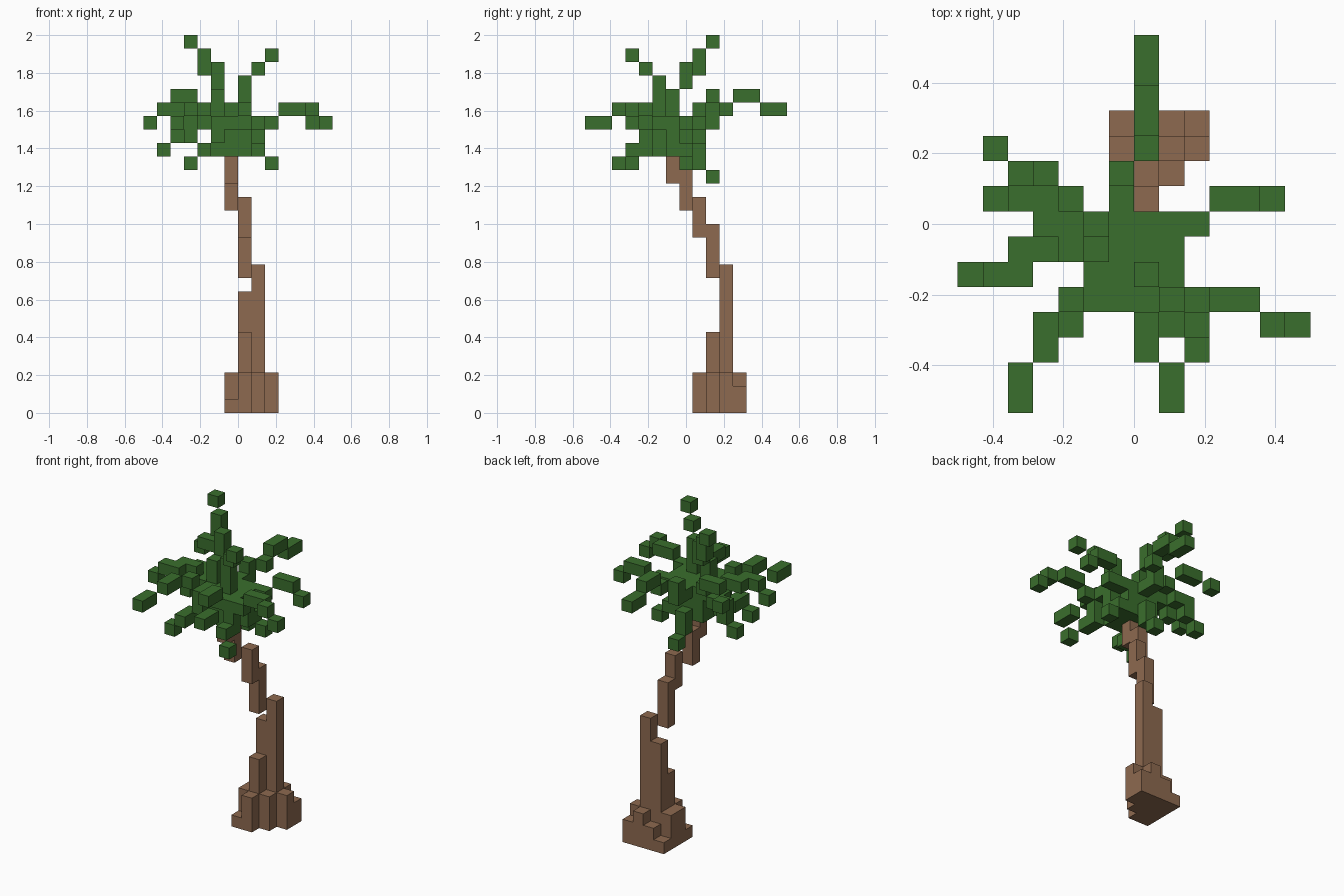
import bpy
import bmesh
import math
from mathutils import Vector

# Remove only the default cube
old = bpy.data.objects.get("Cube")
if old:
    bpy.data.objects.remove(old, do_unlink=True)

# Grid: 14 x 15 x 28 cubes, tallest side is 2 units
UNIT = 2 / 28
ORIGIN = Vector((-7, -7.5, 0))
COMPASS = {
    "e": Vector((1, 0, 0)), "w": Vector((-1, 0, 0)),
    "n": Vector((0, 1, 0)), "s": Vector((0, -1, 0)),
    "u": Vector((0, 0, 1)), "d": Vector((0, 0, -1)),
}


def make_material(name, colour):
    mat = bpy.data.materials.new(name)
    mat.use_nodes = True
    mat.diffuse_color = colour
    bsdf = mat.node_tree.nodes["Principled BSDF"]
    bsdf.inputs["Base Color"].default_value = colour
    bsdf.inputs["Roughness"].default_value = 0.9
    return mat


bark = make_material("bark brown", (0.27, 0.144, 0.08, 1))
leaf = make_material("leaf green", (0.042, 0.156, 0.026, 1))


def block(low, high):
    """All cells from the low corner to the high corner, inclusive."""
    spans = [range(a, b + 1) for a, b in zip(low, high)]
    return {(x, y, z) for x in spans[0] for y in spans[1] for z in spans[2]}


def walk(tip, moves):
    """Cells visited from a frond tip; each word is one combined step."""
    cell = Vector(tip)
    cells = {tuple(int(c) for c in cell)}
    for word in moves.split():
        for letter in word:
            cell = cell + COMPASS[letter]
        cells.add(tuple(round(c) for c in cell))
    return cells


def build(name, cells, solid, mat):
    """Skin the cells, leaving out faces covered by other cubes."""
    bm = bmesh.new()
    for cell in sorted(cells):
        centre = Vector(cell) + Vector((0.5, 0.5, 0.5))
        for normal in COMPASS.values():
            if tuple(int(c) for c in Vector(cell) + normal) in solid:
                continue
            side = Vector((normal.y, normal.z, normal.x))
            up = normal.cross(side)
            corners = [centre + (normal + a * side + b * up) / 2
                       for a, b in ((-1, -1), (1, -1), (1, 1), (-1, 1))]
            bm.faces.new([bm.verts.new((c + ORIGIN) * UNIT) for c in corners])
    bmesh.ops.remove_doubles(bm, verts=bm.verts, dist=UNIT / 100)
    bmesh.ops.dissolve_limit(bm, angle_limit=math.radians(1),
                             verts=bm.verts, edges=bm.edges)
    mesh = bpy.data.meshes.new(name)
    bm.to_mesh(mesh)
    bm.free()
    mesh.materials.append(mat)
    obj = bpy.data.objects.new(name, mesh)
    bpy.context.scene.collection.objects.link(obj)


def build_group(parts, mat):
    solid = set().union(*parts.values())
    done = set()
    for name, cells in parts.items():
        build(name, cells - done, solid, mat)
        done |= cells


# Root flare: stepped columns around the foot of the trunk
roots = set()
for height, spots in {
    3: ((7, 8), (6, 9), (8, 9), (6, 10), (9, 10), (8, 11)),
    2: ((7, 11), (9, 11)),
    1: ((6, 8), (6, 11)),
}.items():
    for x, y in spots:
        roots |= block((x, y, 0), (x, y, height - 1))

# Leaning trunk: columns that step forward as they rise
build_group({
    "root_flare": roots,
    "trunk_base": (block((8, 10, 0), (8, 10, 10))
                   | block((7, 10, 0), (7, 10, 8))
                   | block((7, 9, 0), (7, 9, 5))),
    "trunk_middle": block((7, 9, 10), (7, 9, 13)) | block((7, 8, 13), (7, 8, 15)),
    "trunk_top": block((6, 7, 15), (6, 7, 17)) | block((6, 6, 17), (6, 6, 18)),
}, bark)

# Crown and fronds, each frond traced from its tip inwards
build_group({
    "crown": (block((5, 5, 19), (7, 7, 21)) | block((8, 5, 21), (8, 6, 21))
              | block((6, 4, 21), (6, 4, 21))),
    "back_frond": walk((7, 14, 22), "s su s sd sw d s"),
    "back_drooping_frond": walk((6, 9, 17), "su u s"),
    "right_rising_frond": walk((3, 9, 27), "esd d es d sd d"),
    "left_rising_frond": walk((9, 3, 26), "wnd wnd d d"),
    "back_right_frond": walk((1, 10, 22), "esu e esd sd"),
    "back_right_drooping_frond": walk((1, 8, 19), "eu u e s d"),
    "right_frond": walk((0, 5, 21), "eu e n e ed"),
    "front_right_frond": walk((2, 0, 21), "n enu n en ed"),
    "front_right_drooping_frond": walk((3, 3, 18), "eu n eu"),
    "front_frond": walk((8, 0, 21), "n wnu n nd"),
    "front_left_drooping_frond": walk((9, 2, 18), "wnu n u"),
    "front_left_frond": walk((13, 3, 21), "wu wn w wd w"),
    "back_left_frond": walk((12, 8, 21), "wu w wsd w"),
    "left_drooping_frond": walk((9, 7, 18), "wu s u"),
}, leaf)
